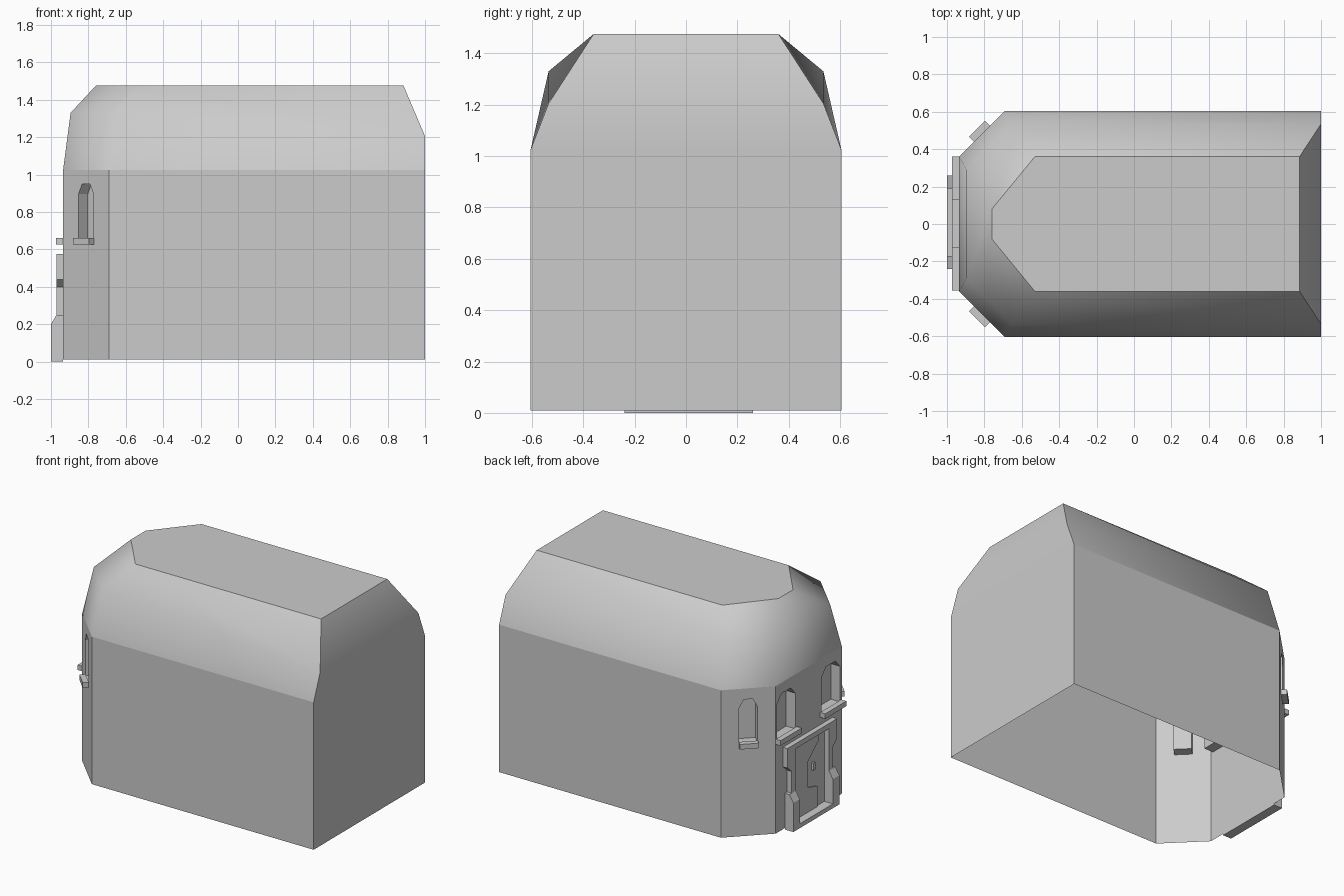
import bpy, bmesh, math
from mathutils import Vector, Matrix

old = bpy.data.objects.get("Cube")
if old:
    bpy.data.objects.remove(old, do_unlink=True)

GREY = (0.6, 0.6, 0.6, 1.0)
mat = bpy.data.materials.new("plain grey")
mat.use_nodes = True
mat.diffuse_color = GREY
mat.node_tree.nodes["Principled BSDF"].inputs["Base Color"].default_value = GREY


def add_object(name, bm):
    mesh = bpy.data.meshes.new(name)
    bm.to_mesh(mesh)
    bm.free()
    mesh.materials.append(mat)
    obj = bpy.data.objects.new(name, mesh)
    bpy.context.collection.objects.link(obj)
    return obj


def prism(name, outline, origin, u, v, depth):
    """Outline in the u/v plane, extruded along the depth vector."""
    origin, u, v, depth = (Vector(p) for p in (origin, u, v, depth))
    bm = bmesh.new()
    base = bm.faces.new([bm.verts.new(origin + u * a + v * b) for a, b in outline])
    ext = bmesh.ops.extrude_face_region(bm, geom=[base], use_keep_orig=True)
    moved = [g for g in ext["geom"] if isinstance(g, bmesh.types.BMVert)]
    bmesh.ops.translate(bm, verts=moved, vec=depth)
    bmesh.ops.recalc_face_normals(bm, faces=bm.faces)
    return add_object(name, bm)


def box(name, lo, hi):
    bm = bmesh.new()
    lo, hi = Vector(lo), Vector(hi)
    m = Matrix.Translation((lo + hi) / 2) @ Matrix.Diagonal((*(hi - lo), 1))
    bmesh.ops.create_cube(bm, size=1, matrix=m)
    return add_object(name, bm)


def both_sides(half):
    return half + [(x, -y, z) for x, y, z in reversed(half)]


X, Y, Z = (1, 0, 0), (0, 1, 0), (0, 0, 1)
FACADE, EAVE, TOP, FLOOR = -0.935, 1.025, 1.475, 0.01
plan = [(1, -0.605), (-0.69, -0.605), (FACADE, -0.36)]
footprint = plan + [(x, -y) for x, y in reversed(plan)]

# Walls
walls = prism("walls", footprint, (0, 0, FLOOR), X, Y, (0, 0, EAVE - FLOOR))

# Arched window niches and sills: centre on the wall, outward direction, width
r = math.sqrt(0.5)
windows = [("front_left", (FACADE, -0.24), (-1, 0), 0.2),
           ("front_right", (FACADE, 0.245), (-1, 0), 0.2),
           ("corner_left", (-0.8125, -0.4825), (-r, -r), 0.115),
           ("corner_right", (-0.8125, 0.4825), (-r, r), 0.115)]
for label, (cx, cy), (nx, ny), w in windows:
    out, along, h = Vector((nx, ny, 0)), Vector((-ny, nx, 0)), w / 2
    centre = Vector((cx, cy, 0))
    arch = [(-h, 0.65), (h, 0.65), (h, 0.895), (h * 0.5, 0.95),
            (-h * 0.5, 0.95), (-h, 0.895)]
    cutter = prism("window_cutter", arch, centre + out * 0.05, along, Z, out * -0.12)
    cutter.hide_render = True
    mod = walls.modifiers.new("niche", "BOOLEAN")
    mod.object, mod.operation, mod.solver = cutter, "DIFFERENCE", "EXACT"
    bpy.context.view_layer.update()
    cut = bpy.data.meshes.new_from_object(
        walls.evaluated_get(bpy.context.evaluated_depsgraph_get()))
    walls.modifiers.clear()
    walls.data = cut
    bpy.data.objects.remove(cutter, do_unlink=True)
    s = h + 0.015 if w > 0.15 else h + 0.003
    slab = [(-s, 0.625), (s, 0.625), (s, 0.66), (-s, 0.66)]
    prism("sill_" + label, slab, centre, along, Z, out * 0.038)

# The shell is open below and under the roof
bm = bmesh.new()
bm.from_mesh(walls.data)
caps = [f for f in bm.faces if abs(f.normal.z) > 0.9
        and (f.calc_center_median().z < 0.1 or f.calc_center_median().z > 1)]
bmesh.ops.delete(bm, geom=caps, context="FACES")
bm.to_mesh(walls.data)
bm.free()

# Roof: three rings bridged, smooth flanks, crisp borders
rings = [both_sides([(x, y, EAVE) for x, y in plan]),
         both_sides([(1, -0.535, 1.205), (-0.65, -0.535, 1.33), (-0.895, -0.29, 1.33)]),
         both_sides([(0.885, -0.36, TOP), (-0.53, -0.36, TOP), (-0.76, -0.08, TOP)])]
bm = bmesh.new()
loops = [[bm.verts.new(p) for p in ring] for ring in rings]
n = len(loops[0])
end_faces = []
for low, high in zip(loops, loops[1:]):
    for i in range(n):
        j = (i + 1) % n
        f = bm.faces.new((low[i], low[j], high[j], high[i]))
        f.smooth = True
        if j == 0:
            end_faces.append(f)
top = bm.faces.new(loops[2])
bmesh.ops.recalc_face_normals(bm, faces=bm.faces)
if top.normal.z < 0:
    bmesh.ops.reverse_faces(bm, faces=bm.faces)
for e in bm.edges:
    in_end = sum(f in end_faces for f in e.link_faces)
    e.smooth = not (top in e.link_faces or in_end == 1)
add_object("roof", bm)

# Door surround: jambs with stepped shoulders, plinths, lintel, threshold
MID = 0.01
jamb = [(0.18, 0.2), (0.225, 0.2), (0.225, 0.4), (0.27, 0.44), (0.27, 0.575), (0.18, 0.575)]
plinth = [(FACADE, 0), (-1, 0), (-1, 0.2), (-0.97, 0.25), (FACADE, 0.25)]
for label, s in (("left", -1), ("right", 1)):
    prism("door_jamb_" + label, [(a * s, b) for a, b in jamb],
          (FACADE, MID, 0), Y, Z, (-0.035, 0, 0))
    prism("door_plinth_" + label, plinth, (0, MID + 0.18 * s, 0), X, Z, (0, 0.07 * s, 0))
box("door_lintel", (-0.97, MID - 0.18, 0.54), (FACADE, MID + 0.18, 0.575))
box("door_threshold", (-1, MID - 0.18, 0), (FACADE, MID + 0.18, 0.03))

# Door leaf overlapping along a jagged seam, and its handle
leaf = [(0.19, 0.03), (-0.085, 0.03), (-0.085, 0.17), (0.02, 0.2), (0.02, 0.38),
        (-0.095, 0.48), (-0.095, 0.54), (0.19, 0.54)]
prism("door_leaf", leaf, (FACADE, 0, 0), Y, Z, (-0.009, 0, 0))
box("door_handle", (FACADE - 0.015, -0.05, 0.3), (FACADE, -0.03, 0.35))
